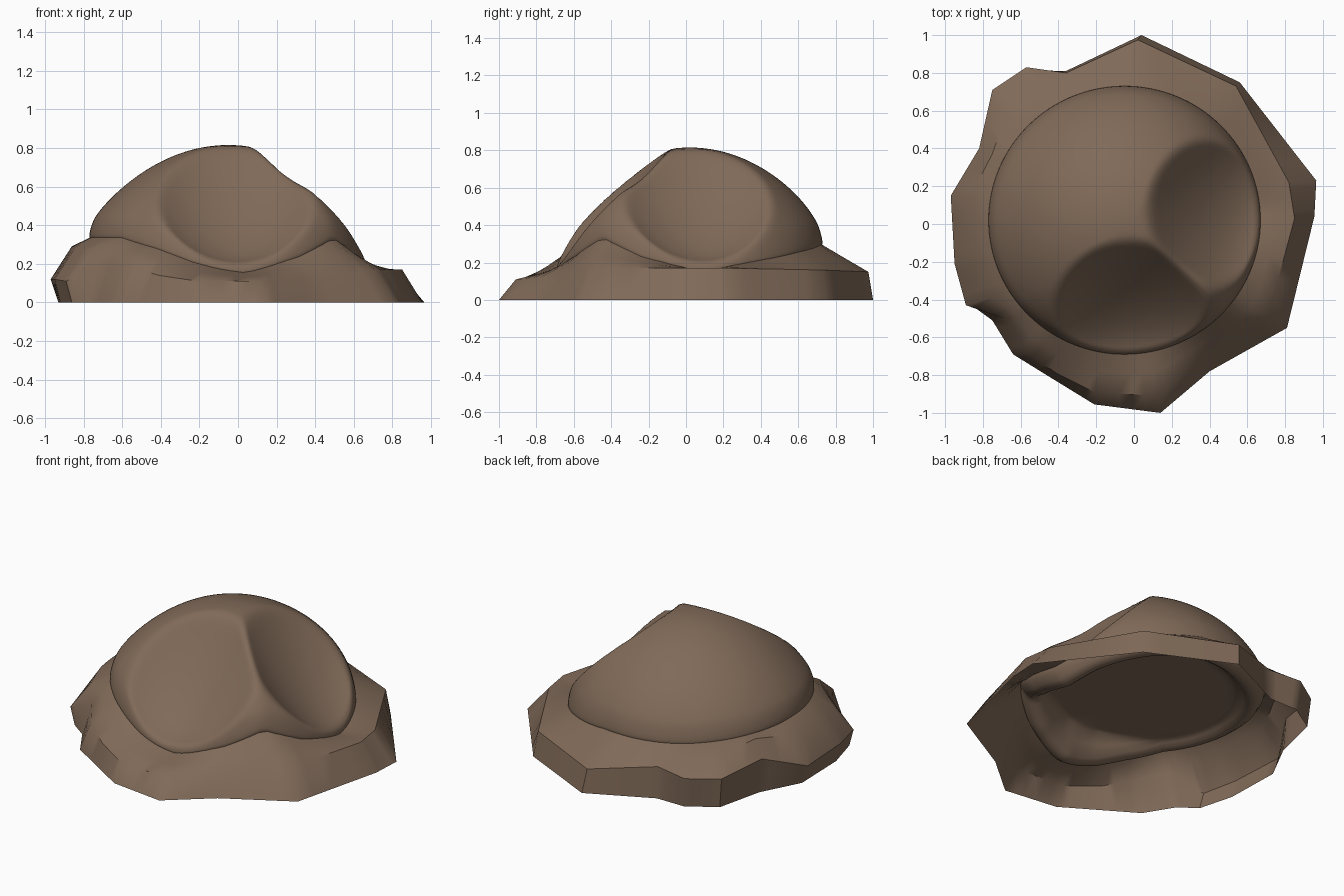
import bpy, bmesh, math
from mathutils import Vector

if "Cube" in bpy.data.objects:
    bpy.data.objects.remove(bpy.data.objects["Cube"])

brown = bpy.data.materials.new("earth brown")
brown.diffuse_color = (0.216, 0.144, 0.098, 1)
brown.use_nodes = True
brown.node_tree.nodes["Principled BSDF"].inputs["Base Color"].default_value = brown.diffuse_color

CX, CY, RX, RY = -0.05, 0.02, 0.72, 0.71   # dome footprint

# Height of the dome's lower edge by compass angle (degrees from +x)
RIM = [(-180, .36), (-140, .36), (-120, .30), (-105, .235), (-83, .18), (-60, .26),
       (-41, .36), (-20, .25), (5, .18), (25, .22), (55, .28), (80, .32),
       (120, .32), (150, .34), (180, .36)]


def rim_height(angle):
    d = (math.degrees(angle) + 180) % 360 - 180
    for (a, za), (b, zb) in zip(RIM, RIM[1:]):
        if a <= d <= b:
            return za + (zb - za) * (d - a) / (b - a)
    return RIM[-1][1]


def soft_min(a, b, k=0.05):
    h = max(k - abs(a - b), 0) / k
    return min(a, b) - h * h * k * 0.25


def height(x, y):
    """Rounded dome cut by a front scoop and a right scoop."""
    u, v = (x - CX) / RX, (y - CY) / RY
    r2 = min(u * u + v * v, 1)
    dome = 0.815 - 0.24 * r2 - 0.24 * (1 - math.sqrt(1 - r2))
    dome += (rim_height(math.atan2(v, u)) - 0.335) * r2 ** 4
    front = 0.20 + 0.6 * (max(y + 0.70, 0) / 0.6) ** 1.6 + 1.0 * (x - 0.01) ** 2
    right = 0.20 + 0.6 * (max(0.68 - x, 0) / 0.6) ** 1.6 + 1.0 * (y - 0.11) ** 2
    return soft_min(dome, soft_min(front, right, 0.06), 0.05)


def rim_point(angle, scale=1.0, dz=0.0):
    c, s = math.cos(angle), math.sin(angle)
    z = height(CX + RX * c, CY + RY * s) + dz
    return Vector((CX + RX * c * scale, CY + RY * s * scale, z))


def floor_point(angle, scale):
    """Underside of the dome, kept just below its scooped top."""
    p = rim_point(angle, scale, -0.07)
    t = min(1, (0.81 - scale) / 0.07)
    p.z = min(p.z + (0.28 - p.z) * t, height(p.x, p.y) - 0.04)
    return p


def loft(name, rings, caps, sharp):
    """Skin a list of counter-clockwise rings, ordered outside to inside."""
    bm = bmesh.new()
    loops = [[bm.verts.new(p) for p in ring] for ring in rings]
    n = len(loops[0])
    for a, b in zip(loops, loops[1:]):
        for i in range(n):
            j = (i + 1) % n
            bm.faces.new((a[i], a[j], b[j], b[i]))
    if caps:
        bm.faces.new(loops[-1])
        bm.faces.new(loops[0][::-1])
    mesh = bpy.data.meshes.new(name)
    bm.to_mesh(mesh)
    bm.free()
    mesh.materials.append(brown)
    ob = bpy.data.objects.new(name, mesh)
    bpy.context.collection.objects.link(ob)
    bpy.ops.object.select_all(action='DESELECT')
    ob.select_set(True)
    bpy.context.view_layer.objects.active = ob
    bpy.ops.object.shade_smooth_by_angle(angle=math.radians(sharp))
    return ob


# Scooped dome with a floor and a rolled lower lip
N = 128
angles = [2 * math.pi * i / N for i in range(N)]
rings = [[floor_point(a, s) for a in angles] for s in (0.02, 0.2, 0.4, 0.55, 0.68, 0.74, 0.78)]
rings += [[rim_point(a, s, d) for a in angles]
          for s, d in ((0.82, -0.09), (0.86, -0.11), (0.91, -0.11), (0.95, -0.09), (0.985, -0.05))]
for k in range(40, 0, -1):
    f = math.sin(math.pi / 2 * k / 40)
    ring = []
    for a in angles:
        x, y = CX + RX * f * math.cos(a), CY + RY * f * math.sin(a)
        # round the edge over where the scoops meet the rim
        ring.append((x, y, height(x, y) - 0.02 * max(0, (f - 0.95) / 0.05) ** 2))
    rings.append(ring)
loft("scooped_dome", rings, True, 70)

# Craggy base: foot corners (x, y, z) and shoulder corners, clockwise from the back
foot = [(.04, 1, 0), (.56, .75, 0), (.965, .23, 0), (.955, .04, 0), (.81, -.55, 0),
        (.40, -.78, 0), (.14, -1, 0), (-.21, -.955, 0), (-.43, -.82, 0), (-.64, -.69, 0),
        (-.75, -.51, 0), (-.86, -.43, 0), (-.92, -.21, 0), (-.93, .15, 0), (-.80, .40, 0),
        (-.73, .70, 0), (-.55, .81, 0), (-.36, .81, 0)]
shoulder = [(.02, .975, .15), (.54, .73, .16), (.82, .22, .17), (.85, .03, .17),
            (.71, -.49, .17), (.38, -.71, .12), (.12, -.91, .11), (-.21, -.89, .11),
            (-.41, -.79, .14), (-.57, -.68, .19), (-.69, -.50, .21), (-.89, -.43, .11),
            (-.95, -.21, .12), (-.97, .15, .12), (-.82, .40, .22), (-.75, .71, .19),
            (-.57, .83, .19), (-.36, .80, .20)]
SUB = 5


def resample(corners):
    pts = [Vector(p) for p in reversed(corners)]
    return [p.lerp(pts[(i + 1) % len(pts)], t / SUB)
            for i, p in enumerate(pts) for t in range(SUB)]


low, high = resample(foot), resample(shoulder)
inner, mid = [], []
for p in high:
    a = math.atan2((p.y - CY) / RY, (p.x - CX) / RX)
    q = rim_point(a, 0.985, -0.02)
    m = p.lerp(q, 0.5)
    m.z += 0.06 * max(0, -math.cos(a)) ** 2     # fuller left flank
    inner.append(q)
    mid.append(m)
loft("craggy_base", [low, high, mid, inner], False, 40)
